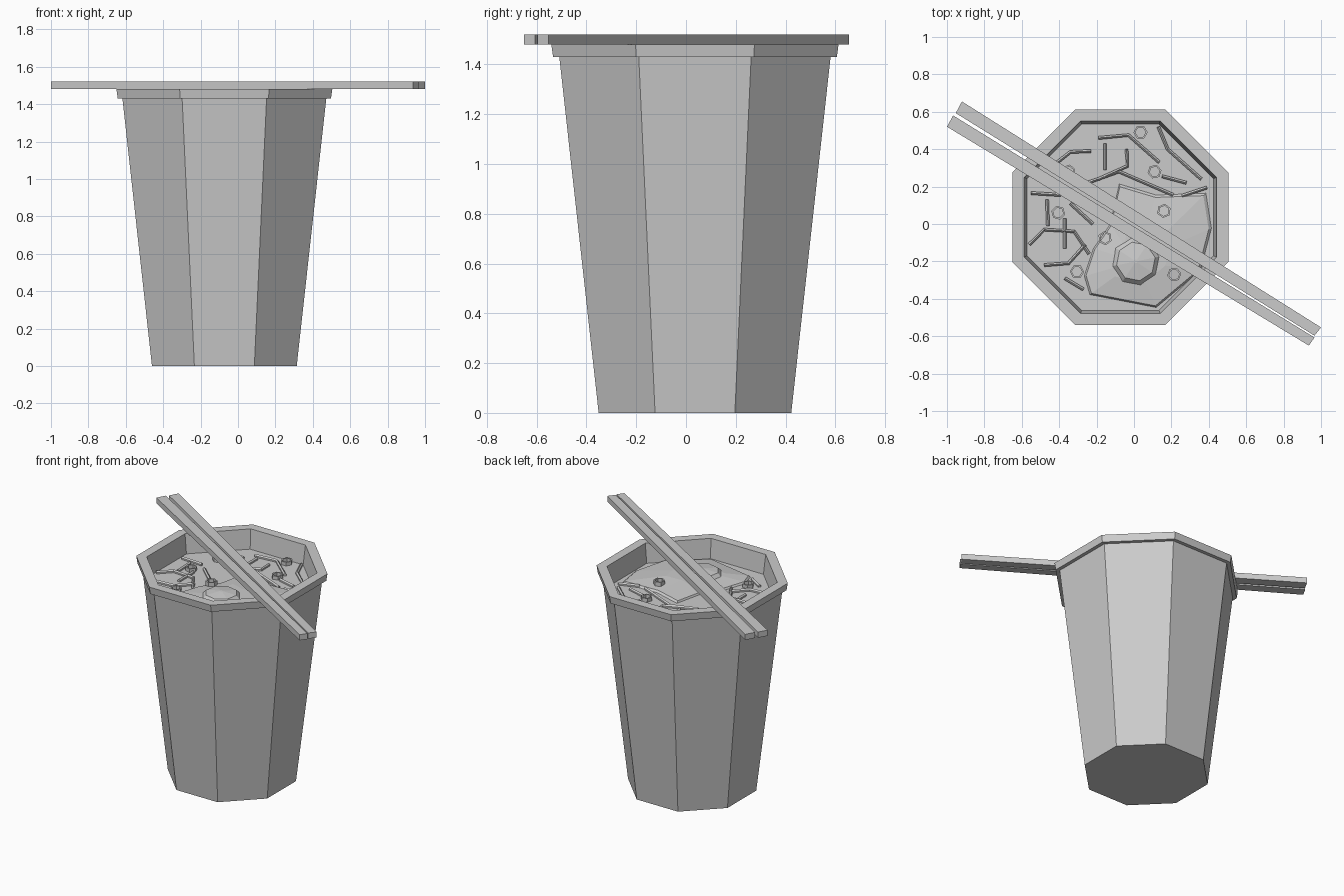
import bpy, bmesh, math
from mathutils import Vector

if "Cube" in bpy.data.objects:
    bpy.data.objects.remove(bpy.data.objects["Cube"])

CX, CY = -0.073, 0.036      # cup axis
SOUP = 1.345                # broth level


def make(name, verts, faces):
    me = bpy.data.meshes.new(name)
    bm = bmesh.new()
    vs = [bm.verts.new(v) for v in verts]
    for f in faces:
        bm.faces.new([vs[i] for i in f])
    bmesh.ops.recalc_face_normals(bm, faces=bm.faces)
    bm.to_mesh(me)
    bm.free()
    ob = bpy.data.objects.new(name, me)
    bpy.context.collection.objects.link(ob)
    return ob


def loft(name, rings, cap_start=True, cap_end=True, closed=False):
    """Skin a list of equally sized vertex rings."""
    n, m = len(rings[0]), len(rings)
    verts = [v for r in rings for v in r]
    faces = [(i * n + j, i * n + (j + 1) % n,
              (i + 1) % m * n + (j + 1) % n, (i + 1) % m * n + j)
             for i in range(m if closed else m - 1) for j in range(n)]
    if cap_start and not closed:
        faces.append(tuple(range(n)))
    if cap_end and not closed:
        faces.append(tuple(range((m - 1) * n, m * n)))
    return make(name, verts, faces)


def ngon(x, y, z, r, n, turn=0.0):
    return [(x + r * math.cos(turn + math.tau * k / n),
             y + r * math.sin(turn + math.tau * k / n), z) for k in range(n)]


def octagon(apothem, z):
    a = math.pi / 8
    return ngon(CX, CY, z, apothem / math.cos(a), 8, a)


# Cup with stepped rim; the inner wall runs down to the broth
loft("cup", [octagon(*p) for p in [(0.387, 0), (0.545, 1.43), (0.570, 1.43),
                                   (0.577, 1.48), (0.514, 1.48), (0.498, SOUP)]],
     cap_end=False)
make("broth", octagon(0.499, SOUP), [tuple(range(8))])

# Pair of tapered chopsticks resting on the rim
for side, pts in (("left", [(-1, 0.52), (0.935, -0.65), (0.965, -0.607), (-0.967, 0.58)]),
                  ("right", [(-0.953, 0.593), (0.965, -0.597), (1.0, -0.553), (-0.92, 0.655)])):
    loft("chopstick_" + side, [[(x, y, z) for x, y in pts] for z in (1.48, 1.52)])

# Fried egg: irregular faceted white and an octagonal yolk
outline = [(-0.24, -0.38), (0.12, -0.45), (0.36, -0.25), (0.42, -0.02), (0.39, 0.17),
           (0.12, 0.16), (-0.08, 0.22), (-0.13, 0.0), (-0.22, -0.13), (-0.27, -0.28)]
yolk = Vector((0.01, -0.20))


def egg_ring(scale, z):
    return [(*(yolk + (Vector(p) - yolk) * scale), z) for p in outline]


loft("egg_white", [egg_ring(1, SOUP - 0.005), egg_ring(0.95, SOUP + 0.012),
                   egg_ring(0.45, SOUP + 0.03)], cap_start=False)
loft("egg_yolk", [ngon(yolk.x, yolk.y, SOUP + z, r, 8, 0.2) for r, z in
                  [(0.145, 0.01), (0.105, 0.052), (0.01, 0.065)]], cap_start=False)

# Spring onion rings: short hexagonal tubes
onions = [(0.035, 0.49), (0.11, 0.28), (0.16, 0.07), (-0.155, -0.075),
          (-0.405, 0.06), (-0.305, -0.255), (0.215, -0.27), (-0.35, 0.28)]
for i, (x, y) in enumerate(onions):
    z0 = SOUP - 0.005
    z1 = SOUP + (0.045 if x > -0.2 and y < 0.1 else 0.025)
    loft("onion_ring_%d" % (i + 1),
         [ngon(x, y, z, r, 6, 0.2 * i) for r, z in
          [(0.038, z0), (0.038, z1), (0.028, z1), (0.028, z0)]], closed=True)

# Noodle strands lying half sunk in the broth
noodles = [
    [(-0.19, 0.46), (-0.03, 0.475), (0.135, 0.33)],
    [(-0.155, 0.43), (-0.155, 0.29)],
    [(-0.04, 0.40), (-0.035, 0.31), (-0.19, 0.24)],
    [(0.13, 0.52), (0.18, 0.40), (0.36, 0.24)],
    [(-0.25, 0.22), (-0.08, 0.28), (0.21, 0.155)],
    [(0.15, 0.255), (0.28, 0.22)],
    [(0.255, 0.15), (0.39, 0.195)],
    [(-0.41, 0.33), (-0.34, 0.385), (-0.23, 0.39)],
    [(-0.55, 0.165), (-0.39, 0.155)],
    [(-0.465, 0.13), (-0.46, -0.01)],
    [(-0.56, -0.11), (-0.48, -0.03), (-0.32, -0.04), (-0.24, -0.16)],
    [(-0.48, -0.22), (-0.35, -0.21), (-0.26, -0.11)],
    [(-0.37, -0.29), (-0.27, -0.35)],
    [(-0.34, 0.11), (-0.22, 0.0)],
    [(-0.37, 0.03), (-0.37, -0.13)],
]
w, h = 0.009, 0.013
for i, path in enumerate(noodles):
    pts = [Vector(p) for p in path]
    rings = []
    for k, p in enumerate(pts):
        d = (pts[min(k + 1, len(pts) - 1)] - pts[max(k - 1, 0)]).normalized()
        s = Vector((-d.y, d.x)) * w
        rings.append([(*(p + s * u), SOUP + h * v) for u, v in
                      [(-1, -0.4), (-1, 0.8), (0, 1.5), (1, 0.8), (1, -0.4)]])
    loft("noodle_%d" % (i + 1), rings)
